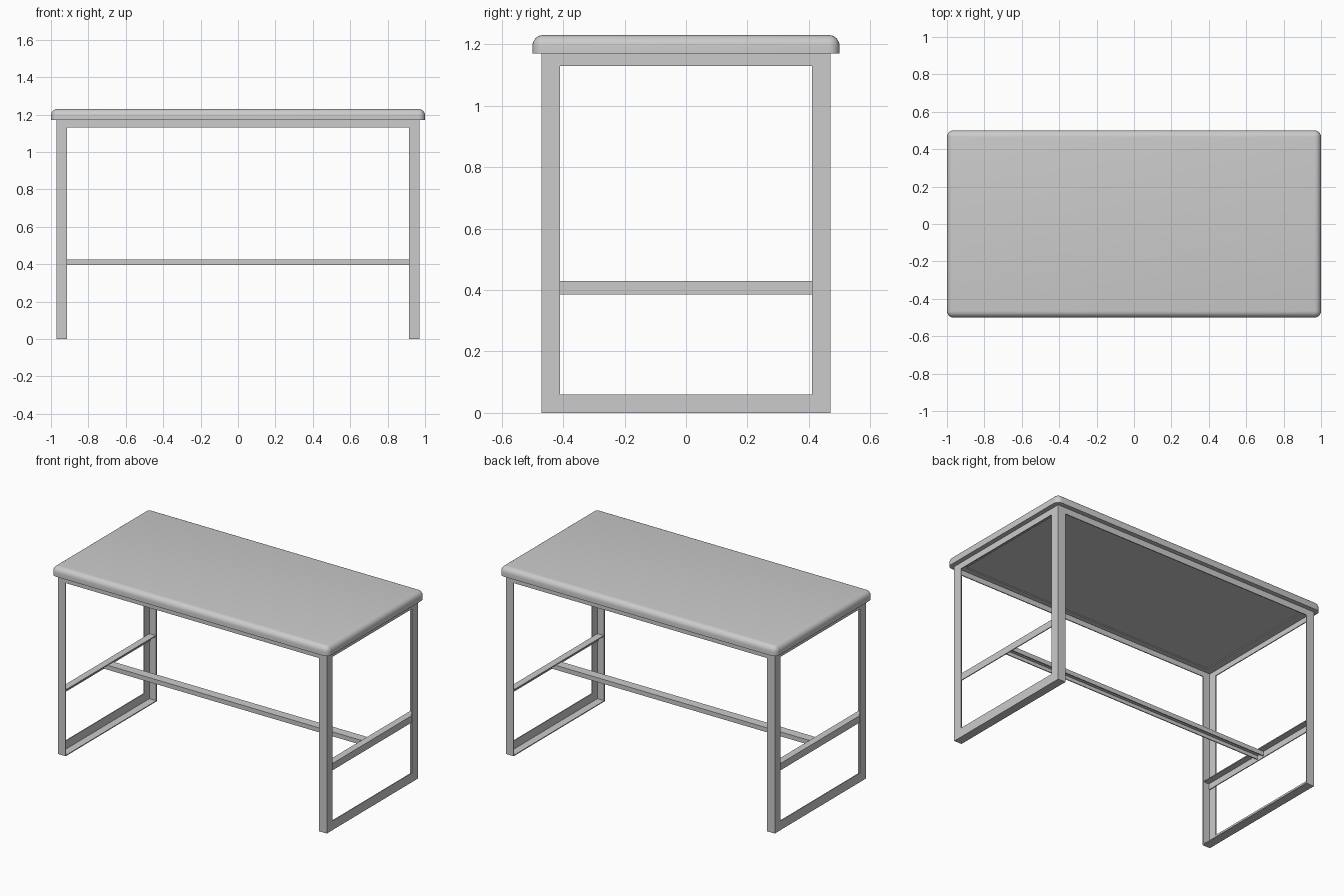
import bpy, bmesh

if "Cube" in bpy.data.objects:
    bpy.data.objects.remove(bpy.data.objects["Cube"])

T = 0.006  # sheet thickness of the angle iron


def finish(name, bm, mirror=None):
    bmesh.ops.recalc_face_normals(bm, faces=bm.faces[:])
    mesh = bpy.data.meshes.new(name)
    bm.to_mesh(mesh)
    bm.free()
    obj = bpy.data.objects.new(name, mesh)
    bpy.context.collection.objects.link(obj)
    if mirror:
        mod = obj.modifiers.new("Mirror", 'MIRROR')
        mod.use_axis = [a == mirror for a in "XYZ"]
    return obj


def prism(name, profile, axis, half, mirror=None):
    """Extrude a profile along X (points are y, z) or Y (points are x, z)."""
    bm = bmesh.new()
    rings = [[bm.verts.new((e, p, z) if axis == "X" else (p, e, z)) for p, z in profile]
             for e in (-half, half)]
    n = len(profile)
    for i in range(n):
        j = (i + 1) % n
        bm.faces.new((rings[0][i], rings[0][j], rings[1][j], rings[1][i]))
    bm.faces.new(rings[0])
    bm.faces.new(rings[1])
    return finish(name, bm, mirror)


def angle(outer, top, width, height):
    """L section: web on the outer side, flange along the top."""
    return [(outer, top), (outer, top - height), (outer - T, top - height),
            (outer - T, top - T), (outer - width, top - T), (outer - width, top)]


# Table top: rounded everywhere except the bottom rim
bm = bmesh.new()
bmesh.ops.create_cube(bm, size=1)
for v in bm.verts:
    v.co = (v.co.x * 2, v.co.y, 1.20 + v.co.z * 0.06)
edges = [e for e in bm.edges if max(v.co.z for v in e.verts) > 1.2]
bmesh.ops.bevel(bm, geom=edges, offset=0.035, segments=6, profile=0.5, affect='EDGES')
top = finish("table_top", bm)
bpy.context.view_layer.objects.active = top
top.select_set(True)
bpy.ops.object.shade_smooth_by_angle()

# End frames: L section swept around a rectangle, open towards the middle
bm = bmesh.new()
section = [("out", 0.97), ("out", 0.915), ("thin", 0.915),
           ("thin", 0.97 - T), ("in", 0.97 - T), ("in", 0.97)]
inset = {"out": (0, 0, 0), "thin": (T, T, T), "in": (0.06, 0.06, 0.04)}
loops = []
for sy, upper in ((-1, False), (1, False), (1, True), (-1, True)):
    loop = []
    for kind, x in section:
        side, low, high = inset[kind]
        loop.append(bm.verts.new((x, sy * (0.47 - side), 1.17 - high if upper else low)))
    loops.append(loop)
for k in range(4):
    a, b = loops[k], loops[(k + 1) % 4]
    for i in range(6):
        j = (i + 1) % 6
        bm.faces.new((a[i], a[j], b[j], b[i]))
finish("end_frames", bm, "X")

# Long rails under the top
prism("top_rails", angle(0.47, 1.17, 0.04, 0.04), "X", 0.97 - T, "Y")

# Cross bars inside the end frames
prism("cross_bars", angle(0.97 - T, 0.43, 0.045, 0.045), "Y", 0.47 - T, "X")

# Stretcher: channel open at the bottom, tucked under the cross bar flanges
w, hi, lo = 0.03, 0.43 - T, 0.395
prism("stretcher", [(-w, lo), (-w, hi), (w, hi), (w, lo), (w - T, lo),
                    (w - T, hi - T), (-w + T, hi - T), (-w + T, lo)], "X", 0.97 - 2 * T)
